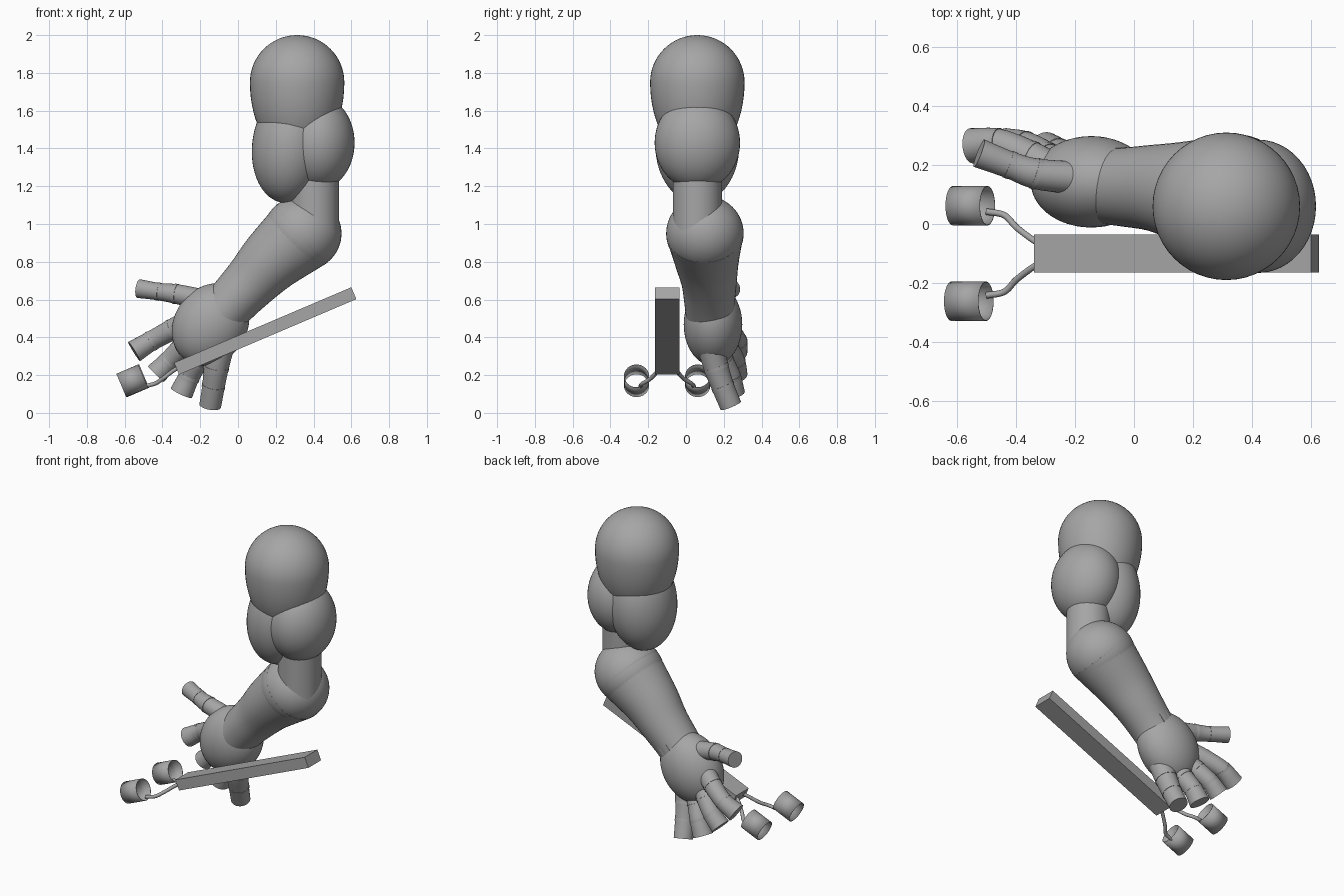
import bpy, bmesh, math
from mathutils import Vector, Matrix

if "Cube" in bpy.data.objects:
    bpy.data.objects.remove(bpy.data.objects["Cube"])

grey = bpy.data.materials.new("plain grey")
grey.diffuse_color = (0.38, 0.38, 0.38, 1)
grey.use_nodes = True
grey.node_tree.nodes["Principled BSDF"].inputs["Base Color"].default_value = grey.diffuse_color


def finish(name, bm, angle=35):
    bmesh.ops.recalc_face_normals(bm, faces=bm.faces)
    me = bpy.data.meshes.new(name)
    bm.to_mesh(me)
    bm.free()
    ob = bpy.data.objects.new(name, me)
    bpy.context.collection.objects.link(ob)
    me.materials.append(grey)
    bpy.ops.object.select_all(action='DESELECT')
    ob.select_set(True)
    bpy.context.view_layer.objects.active = ob
    if angle:
        bpy.ops.object.shade_smooth_by_angle(angle=math.radians(angle))
    return ob


def loft(name, pts, radii, sides=32, steps=6, caps=True):
    """Round tube through points with a smoothly changing radius."""
    p = [Vector((*q, r)) for q, r in zip(pts, radii)]
    p = [2 * p[0] - p[1]] + p + [2 * p[-1] - p[-2]]
    path = []
    for i in range(1, len(p) - 2):
        a, b, c, d = p[i - 1:i + 3]
        for k in range(steps):
            t = k / steps
            path.append(0.5 * (2 * b + (c - a) * t + (2 * a - 5 * b + 4 * c - d) * t * t
                               + (3 * b - a - 3 * c + d) * t ** 3))
    path.append(p[-2])
    bm = bmesh.new()
    rings = []
    for i, q in enumerate(path):
        tan = (path[min(i + 1, len(path) - 1)] - path[max(i - 1, 0)]).to_3d().normalized()
        u = tan.cross(Vector((0.3, 1, 0.1))).normalized()
        v = tan.cross(u)
        rings.append([bm.verts.new(q.to_3d() + q[3] * (u * math.cos(w) + v * math.sin(w)))
                      for w in (2 * math.pi * k / sides for k in range(sides))])
    for a, b in zip(rings, rings[1:]):
        for k in range(sides):
            n = (k + 1) % sides
            bm.faces.new((a[k], a[n], b[n], b[k]))
    if caps:
        bm.faces.new(rings[0])
        bm.faces.new(rings[-1])
    return finish(name, bm)


def ellipsoid(name, center, size, tilt=0):
    bm = bmesh.new()
    bmesh.ops.create_uvsphere(bm, u_segments=48, v_segments=32, radius=1)
    bm.transform(Matrix.Translation(center) @ Matrix.Rotation(tilt, 4, 'Y')
                 @ Matrix.Diagonal((*size, 1)))
    return finish(name, bm)


def box(name, center, size, tilt):
    bm = bmesh.new()
    bmesh.ops.create_cube(bm, size=1)
    bm.transform(Matrix.Translation(center) @ Matrix.Rotation(tilt, 4, 'Y')
                 @ Matrix.Diagonal((*size, 1)))
    return finish(name, bm, 0)


# Shoulder: dome that tapers downwards
bm = bmesh.new()
bmesh.ops.create_uvsphere(bm, u_segments=48, v_segments=32, radius=0.25)
for v in bm.verts:
    if v.co.z < 0:
        v.co.z *= 1.65
bm.transform(Matrix.Translation((0.313, 0.06, 1.75)))
finish("shoulder", bm)

# Upper arm muscles and core
ellipsoid("front_upper_arm", (0.275, 0.06, 1.415), (0.2, 0.222, 0.305), math.radians(7))
ellipsoid("rear_upper_arm", (0.42, 0.06, 1.43), (0.197, 0.226, 0.25))
loft("upper_arm_core", [(0.405, 0.06, 0.95), (0.405, 0.06, 1.35)], [0.13, 0.13], 48, 1)

# Elbow and forearm
ellipsoid("elbow", (0.34, 0.1, 0.95), (0.208, 0.205, 0.2))
loft("forearm",
     [(0.34, 0.1, 0.95), (0.185, 0.11, 0.815), (0.075, 0.122, 0.7),
      (-0.015, 0.125, 0.605), (-0.1, 0.13, 0.51)],
     [0.205, 0.172, 0.148, 0.136, 0.13], 48)
box("wrist_plate", (0.0, 0.25, 0.62), (0.13, 0.016, 0.065), math.radians(-47))

# Hand
ellipsoid("palm", (-0.145, 0.143, 0.468), (0.23, 0.155, 0.192), math.radians(-55))

# Fingers: base, knuckles, tip
fingers = {
    "thumb": ([(-0.19, 0.155, 0.6), (-0.33, 0.17, 0.63), (-0.42, 0.2, 0.642), (-0.525, 0.24, 0.658)],
              [0.056, 0.052, 0.046, 0.05]),
    "first_finger": ([(-0.24, 0.16, 0.5), (-0.35, 0.225, 0.44), (-0.46, 0.27, 0.38), (-0.55, 0.265, 0.325)],
                     [0.06, 0.056, 0.053, 0.06]),
    "second_finger": ([(-0.23, 0.16, 0.42), (-0.3, 0.22, 0.34), (-0.37, 0.26, 0.27), (-0.435, 0.265, 0.205)],
                      [0.062, 0.058, 0.054, 0.06]),
    "third_finger": ([(-0.17, 0.15, 0.37), (-0.22, 0.195, 0.27), (-0.26, 0.235, 0.19), (-0.3, 0.25, 0.105)],
                     [0.064, 0.06, 0.056, 0.062]),
    "fourth_finger": ([(-0.09, 0.13, 0.36), (-0.115, 0.16, 0.24), (-0.13, 0.195, 0.14), (-0.147, 0.237, 0.038)],
                      [0.072, 0.066, 0.06, 0.058]),
}
for name, (pts, radii) in fingers.items():
    loft(name, pts, radii, 32)
    # Raised joint bands
    for i in (1, 2):
        a, b = Vector(pts[i]), Vector(pts[i + 1])
        d = (b - a).normalized() * 0.008
        loft(f"{name}_joint_{i}", [a - d, a + d], [radii[i] + 0.002] * 2, 32, 1)

# Tilted bar
slope = math.atan2(0.4, 0.94)
box("bar", (0.144, -0.1, 0.434), (1.02, 0.13, 0.068), -slope)

# Curved rods and open rings, one pair on each side of the bar
axis = Vector((math.cos(slope), 0, math.sin(slope)))
for side, s in (("back", 1), ("front", -1)):
    def at(x, y, z):
        return (x, -0.1 + s * y, z)
    loft(side + "_rod",
         [at(-0.325, 0.035, 0.235), at(-0.355, 0.055, 0.215), at(-0.4, 0.09, 0.18),
          at(-0.44, 0.13, 0.155), at(-0.5, 0.142, 0.14)],
         [0.011] * 5, 12)
    c = Vector(at(-0.555 if s > 0 else -0.56, 0.162, 0.17))
    ring = loft(side + "_ring", [c - axis * 0.063, c + axis * 0.063], [0.067] * 2, 32, 1, False)
    wall = ring.modifiers.new("wall", 'SOLIDIFY')
    wall.thickness = 0.003
